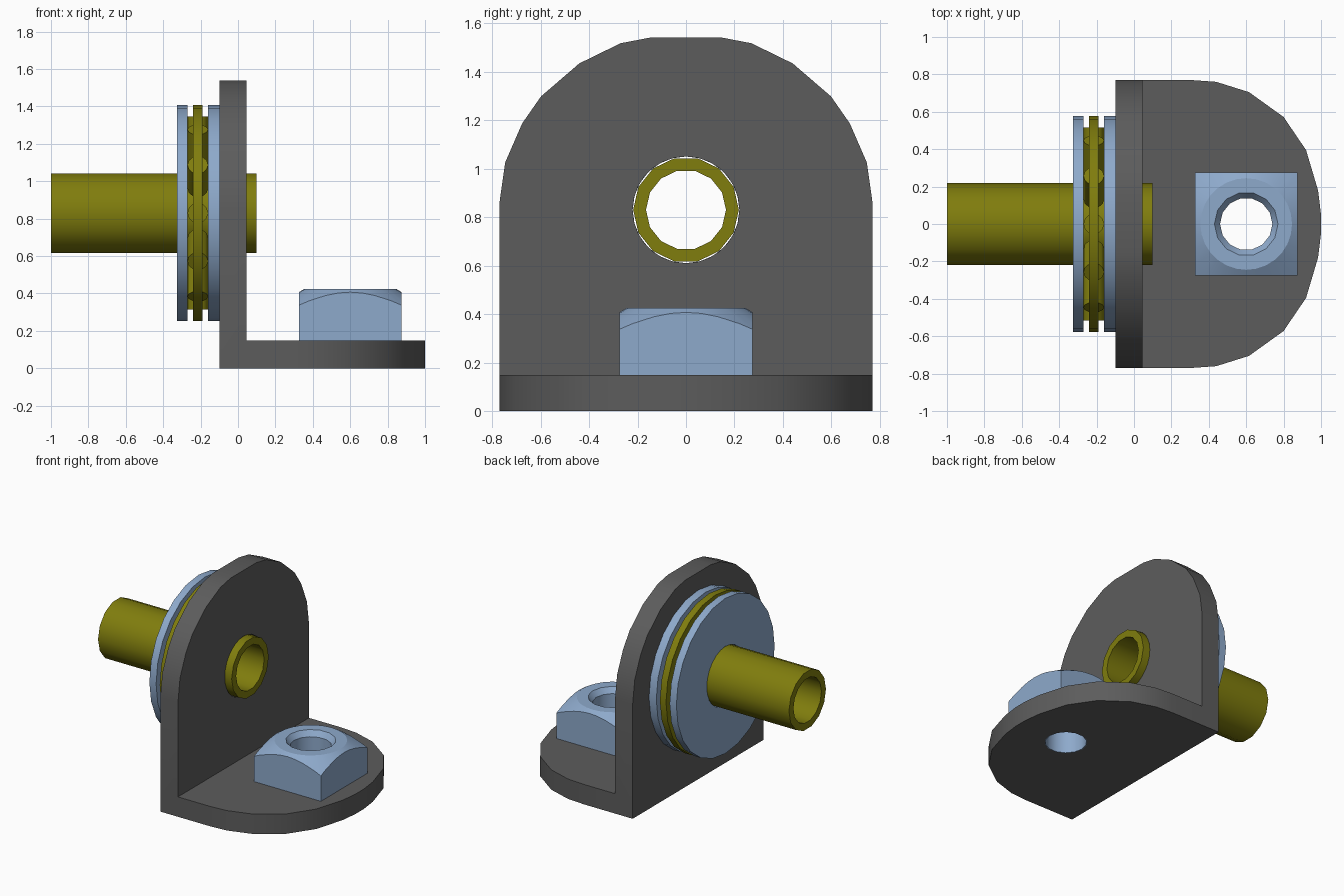
import bpy, bmesh, math
from mathutils import Matrix, Vector

if "Cube" in bpy.data.objects:
    bpy.data.objects.remove(bpy.data.objects["Cube"])


def material(name, rgb):
    m = bpy.data.materials.new(name)
    m.use_nodes = True
    m.diffuse_color = (*rgb, 1)
    m.node_tree.nodes["Principled BSDF"].inputs["Base Color"].default_value = (*rgb, 1)
    return m


GREY = material("dark grey", (0.108, 0.108, 0.108))
BLUE = material("steel blue", (0.27, 0.40, 0.60))
OLIVE = material("olive", (0.215, 0.205, 0.004))

AXLE_Z = 0.83
NUT_X = 0.6
# Maps local z to world x, so turned parts lie along the axle
ALONG_X = Matrix.Translation((0, 0, AXLE_Z)) @ Matrix(
    ((0, 0, 1, 0), (1, 0, 0, 0), (0, 1, 0, 0), (0, 0, 0, 1)))
AT_NUT = Matrix.Translation((NUT_X, 0, 0))


def finish(name, bm, mat, matrix=Matrix()):
    bmesh.ops.transform(bm, matrix=matrix, verts=bm.verts)
    bmesh.ops.recalc_face_normals(bm, faces=bm.faces)
    mesh = bpy.data.meshes.new(name)
    bm.to_mesh(mesh)
    bm.free()
    mesh.materials.append(mat)
    ob = bpy.data.objects.new(name, mesh)
    bpy.context.collection.objects.link(ob)
    return ob


def lathe(name, profile, sides, mat, matrix):
    """Spin a closed (radius, height) loop around the local z axis."""
    bm = bmesh.new()
    rings = []
    for i in range(sides):
        a = 2 * math.pi * i / sides
        rings.append([bm.verts.new((r * math.cos(a), r * math.sin(a), h)) for r, h in profile])
    n = len(profile)
    for i in range(sides):
        a, b = rings[i], rings[(i + 1) % sides]
        for j in range(n):
            k = (j + 1) % n
            bm.faces.new((a[j], b[j], b[k], a[k]))
    bmesh.ops.remove_doubles(bm, verts=bm.verts, dist=1e-5)
    return finish(name, bm, mat, matrix)


def ring(name, inner, outer, low, high, sides, mat, matrix=ALONG_X):
    return lathe(name, [(inner, low), (outer, low), (outer, high), (inner, high)],
                 sides, mat, matrix)


def solid(name, profile, sides, mat, matrix):
    """Spin an open profile and cap both ends with flat faces."""
    bm = bmesh.new()
    rings = [[bm.verts.new((r * math.cos(2 * math.pi * i / sides),
                            r * math.sin(2 * math.pi * i / sides), h))
              for i in range(sides)] for r, h in profile]
    for low, high in zip(rings, rings[1:]):
        for i in range(sides):
            k = (i + 1) % sides
            bm.faces.new((low[i], low[k], high[k], high[i]))
    bm.faces.new(rings[0])
    bm.faces.new(rings[-1])
    return finish(name, bm, mat, matrix)


def slab(name, half, place, depth):
    """Extrude a mirrored outline of (distance, half width) points."""
    outline = half + [(d, -w) for d, w in reversed(half)]
    bm = bmesh.new()
    face = bm.faces.new([bm.verts.new(place(d, w)) for d, w in outline])
    moved = bmesh.ops.extrude_face_region(bm, geom=[face])["geom"]
    bmesh.ops.translate(bm, vec=Vector(depth),
                        verts=[v for v in moved if isinstance(v, bmesh.types.BMVert)])
    return finish(name, bm, GREY)


def combine(target, tool, operation):
    """Apply a boolean and drop the tool."""
    mod = target.modifiers.new("cut", "BOOLEAN")
    mod.object, mod.operation, mod.solver = tool, operation, "EXACT"
    bpy.context.view_layer.objects.active = target
    bpy.ops.object.modifier_apply(modifier=mod.name)
    bpy.data.objects.remove(tool)


def smooth(ob):
    bpy.ops.object.select_all(action="DESELECT")
    ob.select_set(True)
    bpy.context.view_layer.objects.active = ob
    bpy.ops.object.shade_smooth_by_angle(angle=math.radians(30))


# Angle bracket: rounded upright plate joined to a rounded base
upright = [(0, 0.77), (0.855, 0.77), (1.025, 0.746), (1.186, 0.676), (1.298, 0.598),
           (1.434, 0.44), (1.517, 0.27), (1.54, 0.15)]
base = [(0, 0.77), (0.30, 0.77), (0.44, 0.76), (0.615, 0.705), (0.80, 0.572),
        (0.92, 0.395), (0.984, 0.18), (1.0, 0.05)]
bracket = slab("bracket", upright, lambda d, w: (-0.10, w, d), (0.145, 0, 0))
foot = slab("bracket_base", base, lambda d, w: (d, w, 0), (0, 0, 0.148))
combine(bracket, foot, "UNION")
combine(bracket, solid("axle_cutter", [(0.22, -0.3), (0.22, 0.3)], 28, GREY, ALONG_X), "DIFFERENCE")
combine(bracket, solid("bolt_cutter", [(0.145, -0.1), (0.145, 0.3)], 14, GREY, AT_NUT), "DIFFERENCE")

# Hollow axle
axle = ring("axle_tube", 0.165, 0.218, -1.0, 0.10, 14, OLIVE)

# Thrust bearing: two washers, a cage and radial rollers
washers = [ring("outer_washer", 0.22, 0.578, -0.325, -0.27, 24, BLUE),
           ring("inner_washer", 0.22, 0.578, -0.16, -0.10, 24, BLUE)]
cage = ring("bearing_cage", 0.22, 0.578, -0.24, -0.19, 24, OLIVE)
bm = bmesh.new()
for i in range(12):
    spot = (Matrix.Rotation(math.radians(30 * i), 4, "Z")
            @ Matrix.Translation((0.39, 0, -0.215)) @ Matrix.Rotation(math.pi / 2, 4, "Y"))
    bmesh.ops.create_cone(bm, cap_ends=True, segments=12, radius1=0.055, radius2=0.055,
                          depth=0.25, matrix=spot)
rollers = finish("bearing_rollers", bm, OLIVE, ALONG_X)

# Square nut with a conical top chamfer and a countersunk bore
bm = bmesh.new()
bmesh.ops.create_cube(bm, size=1, matrix=Matrix.Translation((0, 0, 0.348))
                      @ Matrix.Diagonal((0.55, 0.55, 0.40, 1)))
nut = finish("square_nut", bm, BLUE, AT_NUT)
cone = solid("chamfer_cutter", [(0.43, 0.148), (0.43, 0.314), (0.245, 0.425)], 28, BLUE, AT_NUT)
combine(nut, cone, "INTERSECT")
bore = solid("bore_cutter", [(0.14, 0.1), (0.14, 0.385), (0.17, 0.425), (0.17, 0.5)],
             14, BLUE, AT_NUT)
combine(nut, bore, "DIFFERENCE")

# Lining of the hole through the base
sleeve = ring("bolt_hole_sleeve", 0.14, 0.145, 0.0, 0.148, 14, BLUE, AT_NUT)

for part in [bracket, axle, cage, rollers, nut, sleeve] + washers:
    smooth(part)
